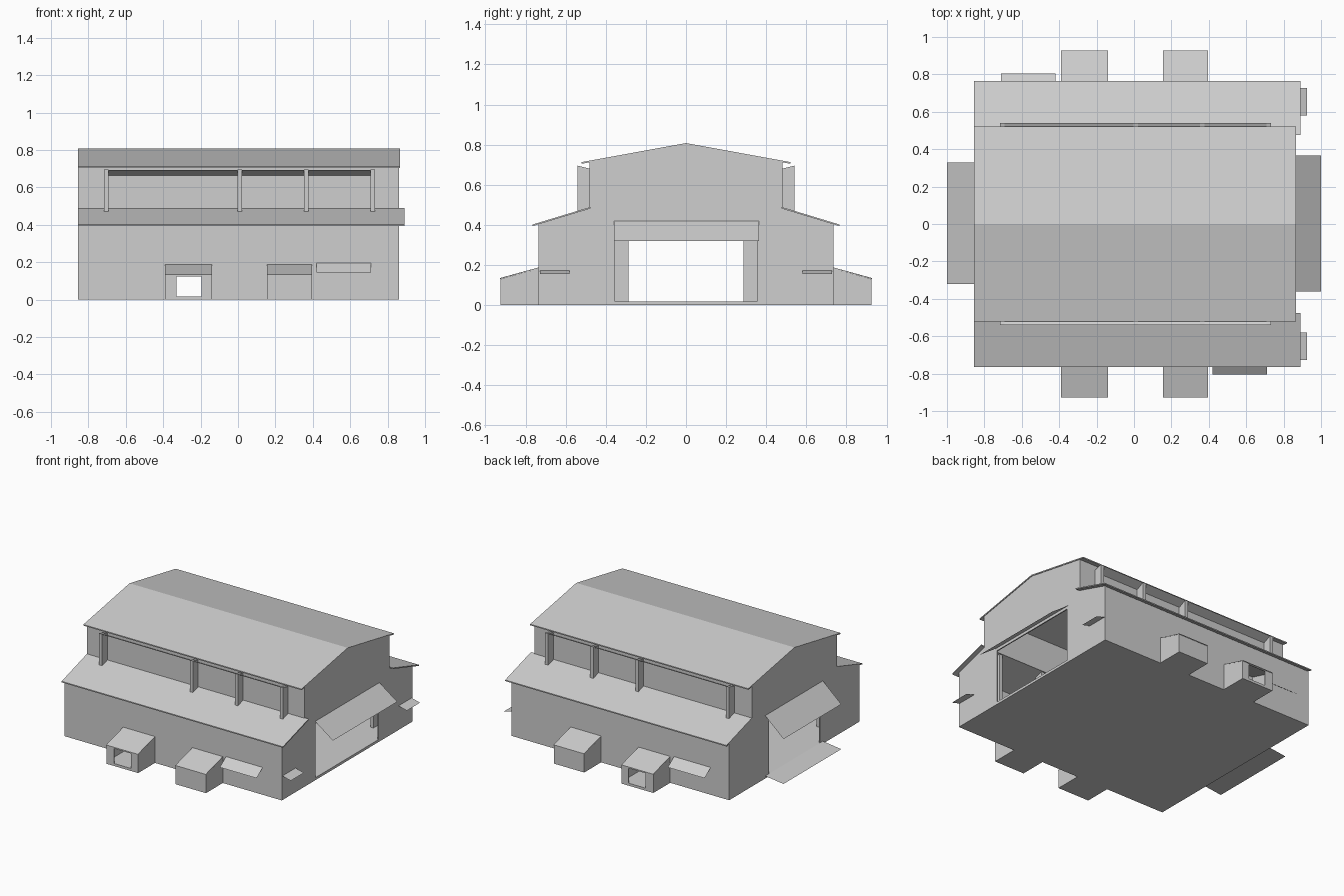
import bpy, bmesh
from mathutils import Vector

if "Cube" in bpy.data.objects:
    bpy.data.objects.remove(bpy.data.objects["Cube"])

mat = bpy.data.materials.new("light_grey")
mat.diffuse_color = (0.62, 0.62, 0.62, 1)
mat.use_nodes = True
mat.node_tree.nodes["Principled BSDF"].inputs["Base Color"].default_value = mat.diffuse_color


def finish(name, bm):
    bmesh.ops.recalc_face_normals(bm, faces=bm.faces)
    me = bpy.data.meshes.new(name)
    bm.to_mesh(me)
    bm.free()
    me.materials.append(mat)
    ob = bpy.data.objects.new(name, me)
    bpy.context.collection.objects.link(ob)
    return ob


def place(axis, p, d):
    # axis x: profile is (y, z); axis y: (x, z); axis z: (x, y)
    return {"x": (d, p[0], p[1]), "y": (p[0], d, p[1]), "z": (p[0], p[1], d)}[axis]


def prism(name, axis, pts, a, b):
    bm = bmesh.new()
    face = bm.faces.new([bm.verts.new(place(axis, p, a)) for p in pts])
    ext = bmesh.ops.extrude_face_region(bm, geom=[face])
    move = Vector(place(axis, (0, 0), b - a))
    bmesh.ops.translate(bm, vec=move, verts=[v for v in ext["geom"] if isinstance(v, bmesh.types.BMVert)])
    return finish(name, bm)


def sheet(name, axis, p, q, a, b):
    # thin metal sheet: a line swept along the axis
    bm = bmesh.new()
    bm.faces.new([bm.verts.new(place(axis, *c)) for c in ((p, a), (q, a), (q, b), (p, b))])
    return finish(name, bm)


def rect(x0, x1, y0, y1):
    return [(x0, y0), (x1, y0), (x1, y1), (x0, y1)]


XL, XR, YW, YU = -0.855, 0.86, 0.735, 0.48
BOXES = ((-0.39, -0.14), (0.155, 0.395))
OPEN = (-0.33, -0.195)

# Floor slab, running out under the porches
plan = [(XL, -YW)]
for x0, x1 in BOXES:
    plan += [(x0, -YW), (x0, -0.925), (x1, -0.925), (x1, -YW)]
plan += [(XR, -YW), (XR, YW)]
for x0, x1 in reversed(BOXES):
    plan += [(x1, YW), (x1, 0.925), (x0, 0.925), (x0, YW)]
plan += [(XL, YW)]
prism("floor", "z", plan, 0, 0.018)


# End walls with a large doorway
def end_wall(name, half, top, a, b):
    right = [(half, 0), (YW, 0), (YW, 0.405), (YU, 0.485), (YU, 0.715)]
    left = [(-y, z) for y, z in reversed(right)]
    prism(name, "x", [(half, top)] + right + [(0, 0.805)] + left + [(-half, top)], a, b)


end_wall("right_end_wall", 0.353, 0.40, XR - 0.008, XR)
end_wall("left_end_wall", 0.287, 0.42, XL, XL + 0.008)

# Upper roof as one folded slab
prism("upper_roof", "x", [(-0.52, 0.705), (0, 0.8), (0.52, 0.705),
                          (0.52, 0.713), (0, 0.808), (-0.52, 0.713)], XL, 0.865)

for s, side in ((-1, "front"), (1, "back")):
    # Lower wall with porch passage, and upper wall
    prism(side + "_wall", "y", [(XL, 0), (OPEN[0], 0), (OPEN[0], 0.125), (OPEN[1], 0.125),
                                (OPEN[1], 0), (XR, 0), (XR, 0.4), (XL, 0.4)], s * YW, s * (YW - 0.008))
    prism(side + "_upper_wall", "y", rect(XL, XR, 0.48, 0.715), s * YU, s * (YU - 0.008))
    # Lean-to roof
    prism(side + "_lower_roof", "x", [(s * 0.475, 0.482), (s * 0.765, 0.394),
                                      (s * 0.765, 0.402), (s * 0.475, 0.49)], XL, 0.89)
    # Columns from floor to eave, and the sloping strip between them
    for x in (-0.705, 0.01, 0.365, 0.72):
        prism(side + "_column", "x", [(s * YU, -0.0), (s * 0.54, -0.0), (s * 0.54, 0.695), (s * YU, 0.68)],
              x - 0.012, x + 0.012)
    sheet(side + "_eave_strip", "x", (s * 0.482, 0.665), (s * 0.54, 0.693), -0.705, 0.72)
    # Porches: one open, one closed
    for x0, x1 in BOXES:
        for xa, xb in ((x0, x0 + 0.006), (x1 - 0.006, x1)):
            prism(side + "_porch_cheek", "x", [(s * YW, 0), (s * 0.925, 0), (s * 0.925, 0.13), (s * YW, 0.183)], xa, xb)
        outline = rect(x0, x1, 0, 0.13)
        if x0 < 0:
            outline = [(x0, 0), (OPEN[0], 0), (OPEN[0], 0.124), (OPEN[1], 0.124),
                       (OPEN[1], 0), (x1, 0), (x1, 0.13), (x0, 0.13)]
        prism(side + "_porch_front", "y", outline, s * 0.925, s * 0.919)
        prism(side + "_porch_roof", "x", [(s * YW, 0.183), (s * 0.928, 0.13),
                                          (s * 0.928, 0.135), (s * YW, 0.188)], x0, x1)
    # Small awnings on the long sides (rotationally placed) and right end
    xa, xb = sorted((-s * 0.42, -s * 0.71))
    sheet(side + "_awning", "x", (s * YW, 0.195), (s * 0.805, 0.145), xa, xb)
    sheet(side + "_end_awning", "y", (XR, 0.172), (0.925, 0.155), s * 0.58, s * 0.728)

# Large door awnings and loading ramp
sheet("right_door_awning", "y", (XR, 0.42), (1.0, 0.32), -0.36, 0.365)
sheet("left_door_awning", "y", (XL, 0.448), (-1.0, 0.32), -0.32, 0.33)
sheet("left_ramp", "y", (XL, 0.018), (-1.0, 0.0), -0.32, 0.33)
